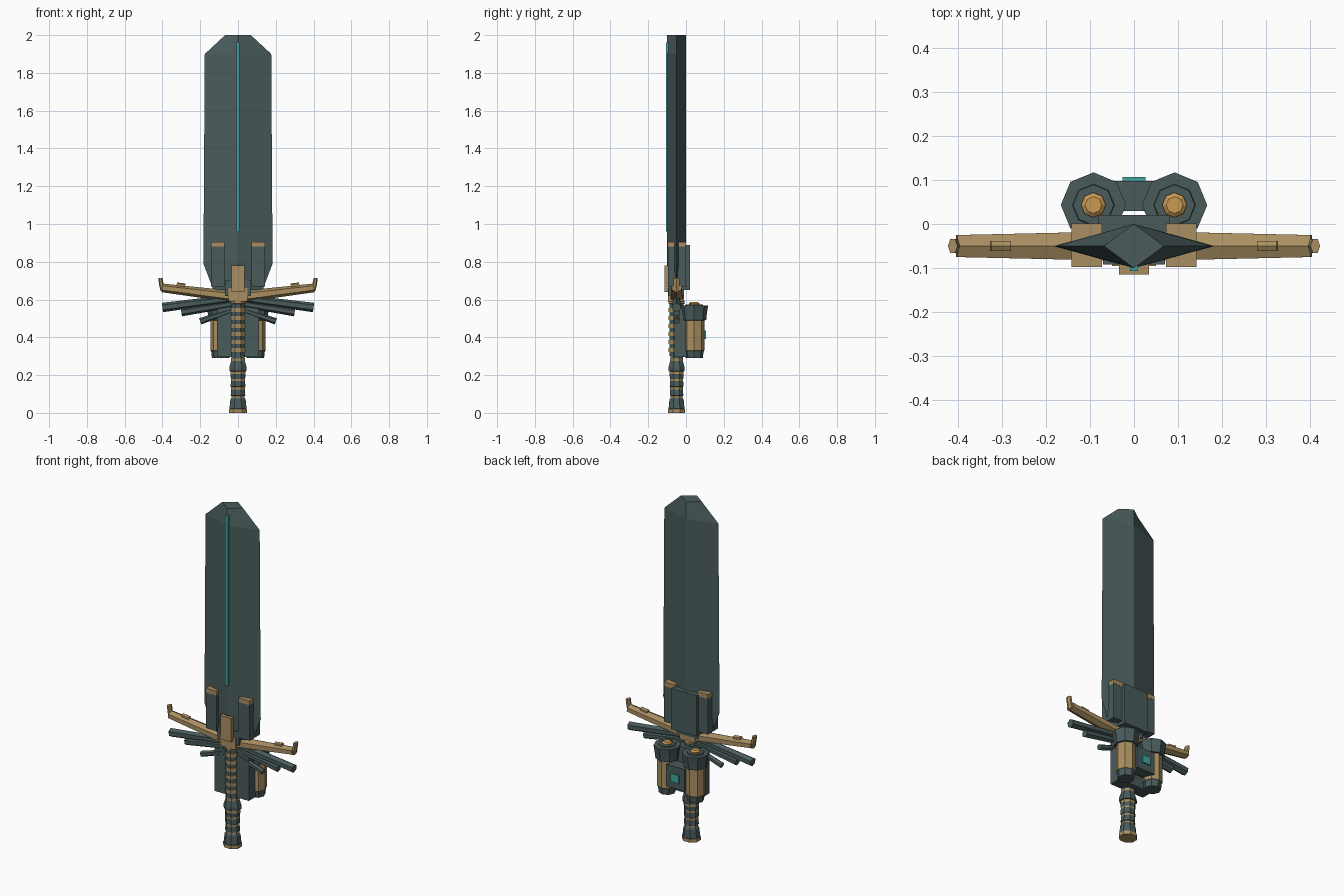
import bpy, bmesh, math
from mathutils import Vector

if "Cube" in bpy.data.objects:
    bpy.data.objects.remove(bpy.data.objects["Cube"])


def material(name, rgb):
    m = bpy.data.materials.new(name)
    m.diffuse_color = (*rgb, 1)
    m.use_nodes = True
    m.node_tree.nodes["Principled BSDF"].inputs["Base Color"].default_value = m.diffuse_color
    return m


DARK = material("dark_slate", (0.068, 0.105, 0.105))
GOLD = material("dull_gold", (0.40, 0.275, 0.12))
CYAN = material("glow_cyan", (0.05, 0.38, 0.35))
AMBER = material("amber", (0.60, 0.32, 0.085))
CY = -0.05  # depth of the sword's centre line


def finish(name, bm, mats):
    bmesh.ops.recalc_face_normals(bm, faces=bm.faces)
    me = bpy.data.meshes.new(name)
    bm.to_mesh(me)
    bm.free()
    for m in mats:
        me.materials.append(m)
    ob = bpy.data.objects.new(name, me)
    bpy.context.collection.objects.link(ob)
    return ob


def loft(name, rings, mats, rule=None):
    """Skin a list of equal-length point rings; rule(i) gives the slot of band i."""
    bm = bmesh.new()
    rows = [[bm.verts.new(p) for p in r] for r in rings]
    n = len(rows[0])
    for i in range(len(rows) - 1):
        for j in range(n):
            k = (j + 1) % n
            f = bm.faces.new((rows[i][j], rows[i][k], rows[i + 1][k], rows[i + 1][j]))
            f.material_index = rule(i) if rule else 0
    for row, i in ((rows[0], 0), (rows[-1], len(rows) - 2)):
        bm.faces.new(row).material_index = rule(i) if rule else 0
    return finish(name, bm, mats)


def box(name, x, y, z, mat):
    ring = lambda h: [(x[0], y[0], h), (x[1], y[0], h), (x[1], y[1], h), (x[0], y[1], h)]
    return loft(name, [ring(z[0]), ring(z[1])], [mat])


def ngon(cx, cy, z, rx, ry, n, turn=0.0):
    return [(cx + rx * math.cos(turn + math.tau * i / n),
             cy + ry * math.sin(turn + math.tau * i / n), z) for i in range(n)]


def bar(name, a, b, ra, rb, mat, n=6, depth=1.0):
    """Tapered n-sided bar lying in the xz plane from a to b."""
    a, b = Vector(a), Vector(b)
    d = (b - a).normalized()
    side = Vector((0, 1, 0))
    up = d.cross(side)
    ring = lambda c, r: [c + side * r * depth * math.cos(math.tau * (i + .5) / n)
                         + up * r * math.sin(math.tau * (i + .5) / n) for i in range(n)]
    return loft(name, [ring(a, ra), ring(b, rb)], [mat])


# Blade: diamond section with clipped tip
loft("blade", [[(-w, CY, z), (0, CY - 0.05, z), (w, CY, z), (0, CY + 0.05, z)]
               for z, w in ((0.65, 0.13), (0.79, 0.183), (1.90, 0.176), (2.0, 0.068))], [DARK])
box("blade_light_strip", (-0.009, 0.009), (-0.107, -0.09), (0.96, 1.96), CYAN)

# Blade collar
box("collar_back_plate", (-0.082, 0.082), (-0.03, 0.02), (0.65, 0.89), DARK)
box("collar_front_plate", (-0.034, 0.034), (-0.115, -0.06), (0.64, 0.78), GOLD)
box("collar_core", (-0.07, 0.07), (-0.092, -0.01), (0.62, 0.70), DARK)
box("guard_hub", (-0.05, 0.05), (-0.095, -0.01), (0.59, 0.66), GOLD)

for s, tag in ((-1, "left"), (1, "right")):
    x = sorted((s * 0.072, s * 0.142))
    box("clip_" + tag, x, (-0.096, 0.0), (0.67, 0.88), DARK)
    box("clip_cap_" + tag, x, (-0.098, 0.001), (0.88, 0.905), GOLD)

    # Gold crossguard arm with upturned tip
    bar("guard_arm_" + tag, (s * 0.02, CY, 0.615), (s * 0.402, CY, 0.662), 0.031, 0.023, GOLD, 6, 1.25)
    loft("guard_tip_" + tag, [ngon(s * cx, CY, z, r, 0.018, 6) for cx, z, r in
                              ((0.398, 0.645, 0.012), (0.406, 0.68, 0.012), (0.411, 0.715, 0.011))], [GOLD])
    bar("guard_stud_" + tag, (s * 0.28, CY, 0.672), (s * 0.325, CY, 0.678), 0.013, 0.013, GOLD)

    # Three drooping dark quills per side
    for i, (ex, z0, z1, r) in enumerate(((0.40, 0.607, 0.558, 0.025),
                                         (0.30, 0.578, 0.533, 0.022),
                                         (0.20, 0.545, 0.485, 0.017))):
        bar(f"quill_{i}_{tag}", (s * 0.02, CY, z0), (s * ex, CY, z1), r * 0.8, r, DARK)

    # Rear canister: dark foot, gold body, flared dark head
    c, t = s * 0.092, math.pi / 8 + 0.39
    prof = [(0.29, 0.046), (0.325, 0.05), (0.33, 0.054), (0.49, 0.054),
            (0.491, 0.064), (0.515, 0.066), (0.568, 0.074)]
    loft("canister_" + tag, [ngon(c, 0.043, z, r, r, 8, t) for z, r in prof],
         [DARK, GOLD], lambda i: 1 if i == 2 else 0)
    loft("canister_rim_" + tag, [ngon(c, 0.043, z, r, r, 8, t) for z, r in
                                 ((0.56, 0.05), (0.574, 0.046))], [DARK])
    loft("canister_plug_" + tag, [ngon(c, 0.043, z, r, r, 8, t) for z, r in
                                  ((0.56, 0.029), (0.58, 0.028), (0.587, 0.019))], [AMBER])

# Canister mount and bridge
box("mount_plate", (-0.112, 0.112), (-0.06, 0.012), (0.295, 0.56), DARK)
box("canister_bridge", (-0.06, 0.06), (0.03, 0.098), (0.35, 0.48), DARK)
box("bridge_light", (-0.026, 0.026), (0.096, 0.106), (0.39, 0.437), CYAN)

# Upper grip: alternating dark and gold rings
rings, slots = [], []
n, z0, h = 15, 0.30, 0.32
for i in range(n):
    r = 0.040 if i % 2 else 0.036
    for k in (0, 1):
        rings.append(ngon(0, CY, z0 + h * (i + k) / n + (0.0005 if not k else 0), r, r * 1.12, 8, math.pi / 8))
        slots.append(i % 2)
loft("upper_grip", rings, [DARK, GOLD], lambda i: slots[i])

# Lower grip and pommel: flared dark segments between gold bands
prof = [(0.0, 0.052, 1), (0.02, 0.052, 0), (0.022, 0.049, 0), (0.07, 0.044, 0),
        (0.08, 0.037, 1), (0.09, 0.037, 0), (0.092, 0.042, 0), (0.125, 0.039, 1),
        (0.137, 0.039, 0), (0.139, 0.042, 0), (0.17, 0.041, 1), (0.18, 0.041, 0),
        (0.205, 0.043, 1), (0.22, 0.043, 0), (0.222, 0.05, 0), (0.24, 0.05, 0),
        (0.275, 0.039, 1), (0.288, 0.039, 0), (0.305, 0.037, 0)]
loft("lower_grip", [ngon(0, CY, z, r, r * 0.93, 8, math.pi / 8) for z, r, _ in prof],
     [DARK, GOLD], lambda i: prof[i][2])
